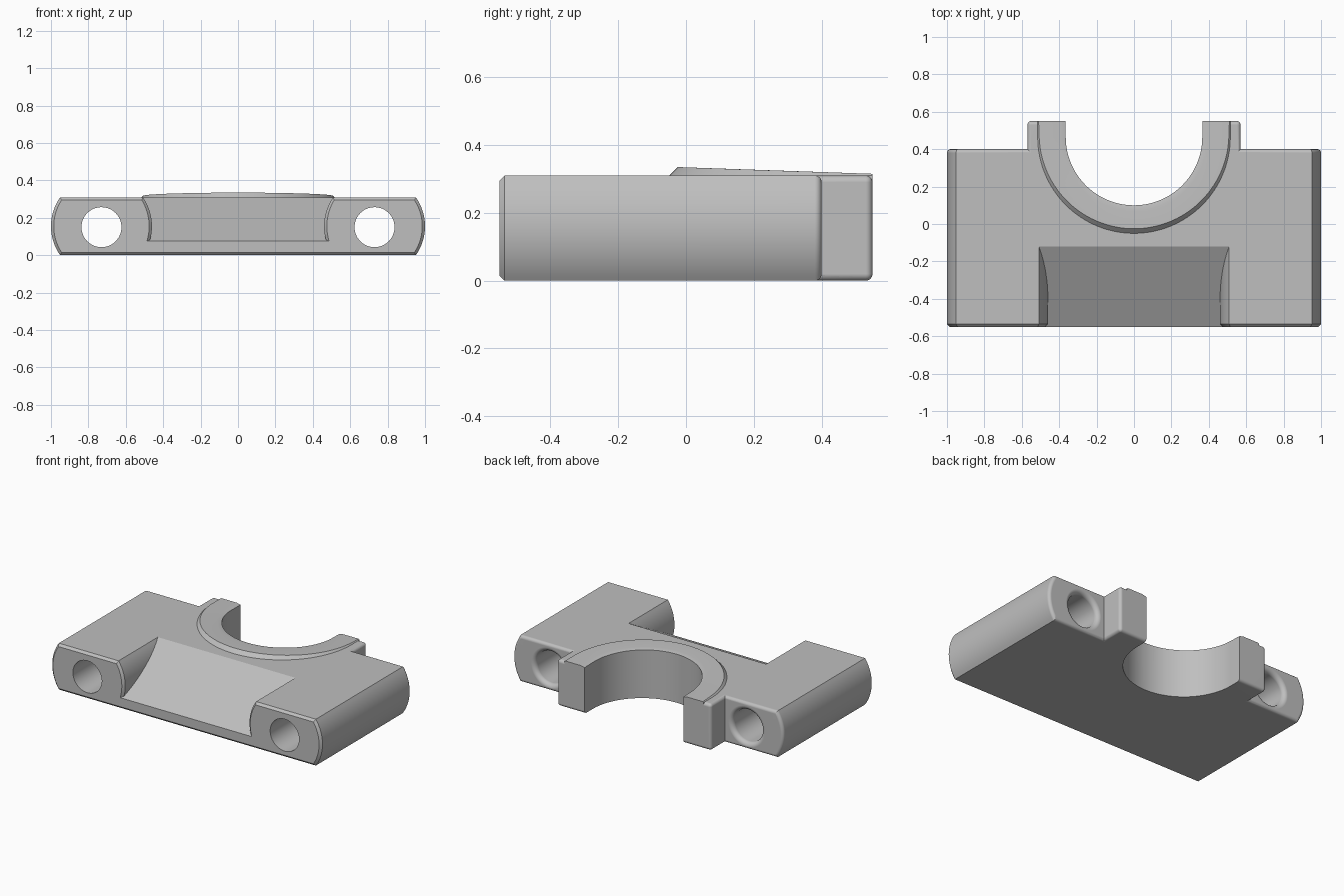
import bpy, bmesh, math
from mathutils import Vector

if "Cube" in bpy.data.objects:
    bpy.data.objects.remove(bpy.data.objects["Cube"])

H, MID = 0.31, 0.155            # plate height and mid height
BOSS_X, BOSS_R = 0.73, 0.27     # bolt axis and radius of the rounded sides
CY, BORE = 0.465, 0.365         # bore centre and radius

grey = bpy.data.materials.new("cast grey")
grey.diffuse_color = (0.52, 0.52, 0.52, 1)
grey.use_nodes = True
grey.node_tree.nodes["Principled BSDF"].inputs["Base Color"].default_value = grey.diffuse_color


def loft(name, sections, closed=False):
    """Solid skinned through equal-length loops of points, capped at the ends."""
    bm = bmesh.new()
    rings = [[bm.verts.new(p) for p in s] for s in sections]
    n = len(rings[0])
    for a, b in zip(rings, rings[1:]):
        for i in range(n):
            j = (i + 1) % n
            bm.faces.new((a[i], a[j], b[j], b[i]))
    bm.faces.new(rings[0])
    bm.faces.new(rings[-1])
    bmesh.ops.recalc_face_normals(bm, faces=bm.faces)
    return finish(name, bm)


def finish(name, bm):
    me = bpy.data.meshes.new(name)
    bm.to_mesh(me)
    bm.free()
    ob = bpy.data.objects.new(name, me)
    bpy.context.collection.objects.link(ob)
    me.materials.append(grey)
    return ob


def combine(target, other, operation):
    m = target.modifiers.new("combine", 'BOOLEAN')
    m.operation, m.object, m.solver = operation, other, 'EXACT'
    bpy.context.view_layer.objects.active = target
    bpy.ops.object.modifier_apply(modifier=m.name)
    bpy.data.objects.remove(other)


def arc_x(z, r=BOSS_R):
    return math.sqrt(max(r * r - (z - MID) ** 2, 0))


# Plate: rounded sides, chamfered front, filleted back
def plate_section(y, inset):
    zs = [inset + (H - 2 * inset) * i / 20 for i in range(21)]
    right = [(BOSS_X + arc_x(z, BOSS_R - inset), y, z) for z in zs]
    return right + [(-x, y, z) for x, y, z in reversed(right)]


F = 0.02
steps = [(-0.55, 0.015), (-0.535, 0)]
for i in range(7):
    t = math.pi / 2 * i / 6
    steps.append((0.4 - F + F * math.sin(t), F - F * math.cos(t)))
body = loft("bearing_cap", [plate_section(y, d) for y, d in steps])

# Block behind the plate that becomes the two lugs
bm = bmesh.new()
bmesh.ops.create_cube(bm, size=1)
for v in bm.verts:
    v.co = Vector((v.co.x * 1.14, 0.375 + v.co.y * 0.35, MID + v.co.z * H))
bmesh.ops.bevel(bm, geom=bm.edges[:], offset=F, segments=6, profile=0.5,
                affect='EDGES')
combine(body, finish("lug_block", bm), 'UNION')


# Raised collar round the bore, with a sloping top
def top_z(y):
    return 0.335 - 0.0345 * (y + 0.03)


def collar_section(pos):
    def at(r, z=None):
        x, y = pos(r)
        return (x, y, top_z(y) if z is None else z)
    h = (top_z(pos(0.49)[1]) - H)
    return [at(0.515, 0.2), at(0.515, H), at(0.515 - h, H + h), at(0.395),
            at(0.335, top_z(pos(0.395)[1]) - 0.014), at(0.335, 0.2)]


path = [lambda r: (-r, 0.55)]
for i in range(65):
    a = math.pi + math.pi * i / 64
    path.append(lambda r, a=a: (r * math.cos(a), CY + r * math.sin(a)))
path.append(lambda r: (r, 0.55))
combine(body, loft("collar", [collar_section(p) for p in path]), 'UNION')

# Bore opening through the back
outline = [(-BORE, 0.8)]
for i in range(65):
    a = math.pi + math.pi * i / 64
    outline.append((BORE * math.cos(a), CY + BORE * math.sin(a)))
outline.append((BORE, 0.8))
combine(body, loft("bore_cutter", [[(x, y, z) for x, y in outline]
                                   for z in (-0.2, 0.6)]), 'DIFFERENCE')


# Sloping front pocket between the two bolt bosses
def pocket_section(y, grow):
    zs = [H * i / 20 for i in range(21)] + [0.45]
    right = [(BOSS_X - arc_x(min(z, H)) + grow, y, z) for z in zs]
    return right + [(-x, y, z) for x, y, z in reversed(right)]


pocket = loft("pocket_cutter", [pocket_section(-0.57, 0.035),
                                pocket_section(-0.535, 0), pocket_section(0, 0)])
bm = bmesh.new()
bm.from_mesh(pocket.data)
low, high = Vector((0, -0.55, 0.075)), Vector((0, -0.12, H))
slope = high - low
cut = bmesh.ops.bisect_plane(bm, geom=bm.verts[:] + bm.edges[:] + bm.faces[:],
                             plane_co=low, plane_no=(0, -slope.z, slope.y),
                             clear_inner=True)
bmesh.ops.holes_fill(bm, edges=[e for e in bm.edges if e.is_boundary], sides=0)
bmesh.ops.recalc_face_normals(bm, faces=bm.faces)
bm.to_mesh(pocket.data)
bm.free()
combine(body, pocket, 'DIFFERENCE')

# Bolt holes, flared where they leave the back
R, FL = 0.107, 0.03
profile = [(-0.7, R)]
for i in range(7):
    t = math.pi / 2 * i / 6
    profile.append((0.4 - FL + FL * math.sin(t), R + FL - FL * math.cos(t)))
profile.append((0.5, R + FL))
for side in (-1, 1):
    rings = [[(side * BOSS_X + r * math.cos(math.tau * k / 48), y,
               MID - 0.005 + r * math.sin(math.tau * k / 48)) for k in range(48)]
             for y, r in profile]
    combine(body, loft("bolt_hole_cutter", rings), 'DIFFERENCE')

# Smooth shading with crisp edges
bpy.ops.object.select_all(action='DESELECT')
body.select_set(True)
bpy.context.view_layer.objects.active = body
bpy.ops.object.shade_smooth_by_angle(angle=math.radians(25))
body.modifiers.new("even normals", 'WEIGHTED_NORMAL').keep_sharp = True
